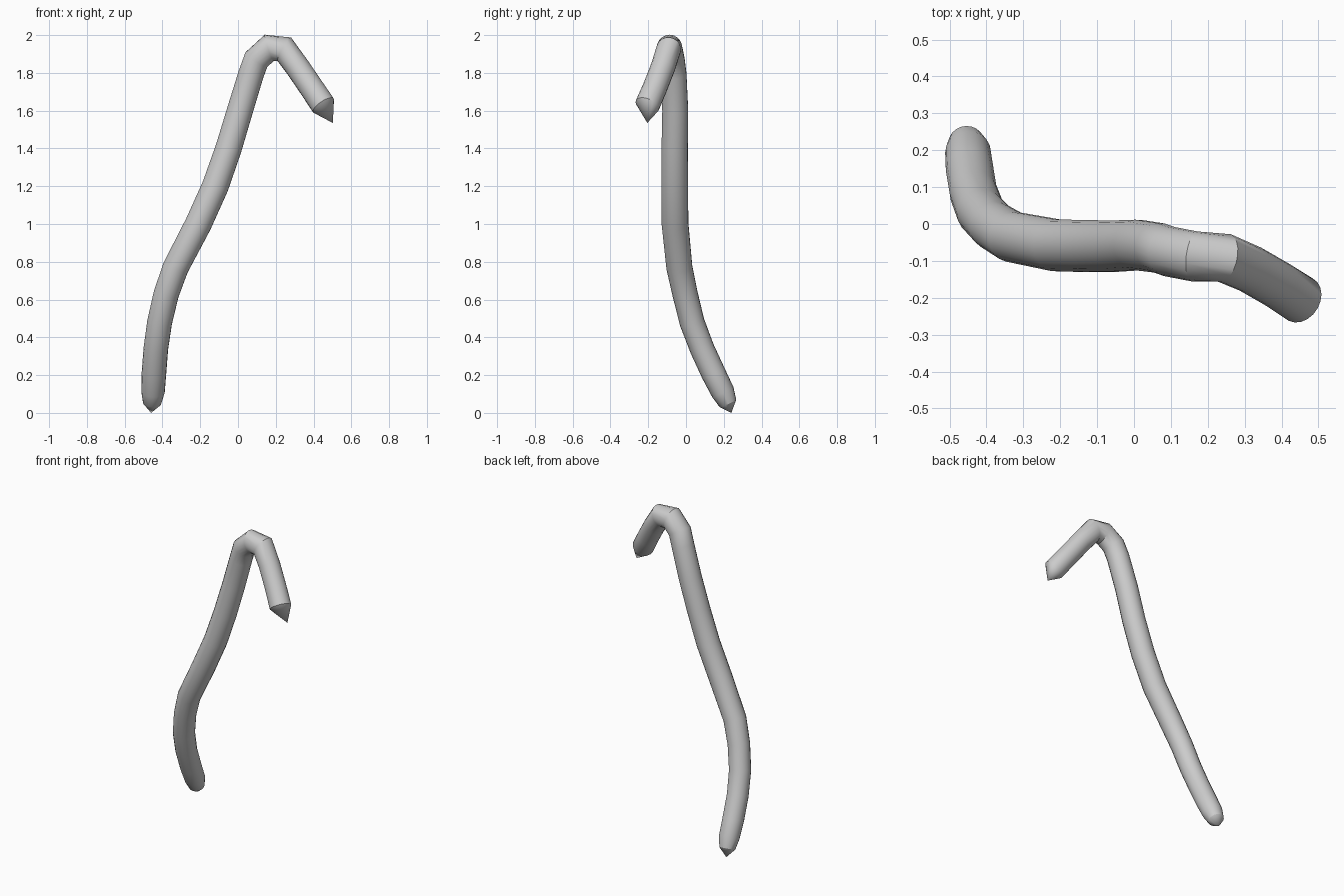
import bpy, bmesh, math
from mathutils import Vector

cube = bpy.data.objects.get("Cube")
if cube:
    bpy.data.objects.remove(cube, do_unlink=True)

SIDES = 20

# Plain grey metal
grey = bpy.data.materials.new("plain_grey")
grey.use_nodes = True
colour = (0.6, 0.6, 0.6, 1)
grey.diffuse_color = colour
grey.node_tree.nodes["Principled BSDF"].inputs["Base Color"].default_value = colour

# Centre line and radius of the bent rod, from foot to hook
path = [
    (-0.455, 0.222, 0.05, 0.048),
    (-0.45, 0.195, 0.11, 0.062),
    (-0.445, 0.145, 0.21, 0.065),
    (-0.435, 0.085, 0.34, 0.065),
    (-0.415, 0.032, 0.48, 0.066),
    (-0.38, -0.005, 0.63, 0.067),
    (-0.33, -0.035, 0.77, 0.069),
    (-0.21, -0.058, 1.0, 0.071),
    (-0.12, -0.06, 1.2, 0.071),
    (-0.05, -0.06, 1.4, 0.07),
    (0.01, -0.057, 1.6, 0.069),
    (0.068, -0.065, 1.79, 0.068),
    (0.097, -0.075, 1.87, 0.068),
    (0.165, -0.088, 1.932, 0.068),
    (0.245, -0.092, 1.925, 0.066),
    (0.315, -0.122, 1.83, 0.065),
    (0.39, -0.165, 1.72, 0.065),
    (0.452, -0.205, 1.628, 0.066),
]
foot_tip = Vector((-0.46, 0.24, 0.0))
hook_tip = Vector((0.502, -0.205, 1.535))


def sweep(name, path, start_tip, end_tip):
    """Sweep a round section along a path and close both ends with points."""
    points = [Vector(p[:3]) for p in path]
    bm = bmesh.new()
    rings = []
    side = Vector((1, 0, 0))
    last = len(points) - 1
    for i, centre in enumerate(points):
        into = (centre - points[max(i - 1, 0)]).normalized()
        out = (points[min(i + 1, last)] - centre).normalized()
        tangent = (into + out).normalized()
        side = (side - tangent * side.dot(tangent)).normalized()
        other = tangent.cross(side)
        # Widen across the bend so the rod keeps its thickness
        stretch = 1.0
        bend = out - into if 0 < i < last else Vector()
        if bend.length > 0.01:
            stretch = 1 / math.cos(into.angle(out) / 2)
            bend.normalize()
        ring = []
        for k in range(SIDES):
            a = math.tau * k / SIDES
            offset = (side * math.cos(a) + other * math.sin(a)) * path[i][3]
            offset += bend * offset.dot(bend) * (stretch - 1)
            ring.append(bm.verts.new(centre + offset))
        rings.append(ring)
    for a, b in zip(rings, rings[1:]):
        for k in range(SIDES):
            n = (k + 1) % SIDES
            bm.faces.new((a[k], a[n], b[n], b[k]))
    for ring, tip in ((rings[0], start_tip), (rings[-1], end_tip)):
        point = bm.verts.new(tip)
        for k in range(SIDES):
            bm.faces.new((ring[k], ring[(k + 1) % SIDES], point))
    bmesh.ops.recalc_face_normals(bm, faces=bm.faces)
    mesh = bpy.data.meshes.new(name)
    bm.to_mesh(mesh)
    bm.free()
    obj = bpy.data.objects.new(name, mesh)
    bpy.context.collection.objects.link(obj)
    mesh.materials.append(grey)
    return obj


rod = sweep("bent_rod", path, foot_tip, hook_tip)
bpy.ops.object.select_all(action="DESELECT")
rod.select_set(True)
bpy.context.view_layer.objects.active = rod
bpy.ops.object.shade_smooth_by_angle(angle=math.radians(30))
